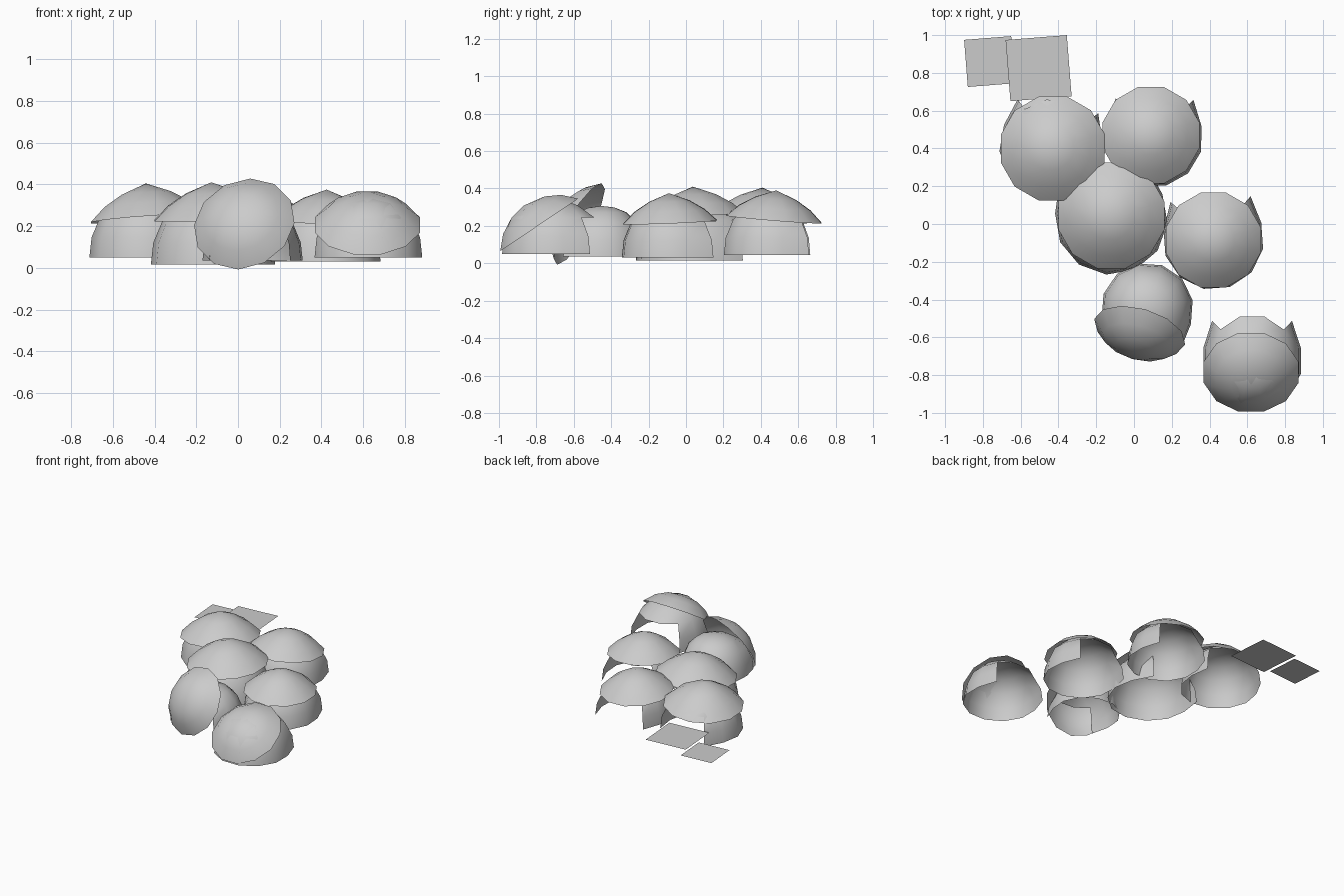
import bpy, bmesh, math
from mathutils import Matrix, Vector

if "Cube" in bpy.data.objects:
    bpy.data.objects.remove(bpy.data.objects["Cube"])

SEG = 12


def finish(bm, name, matrix):
    """Turn a bmesh into a smooth-shaded object."""
    me = bpy.data.meshes.new(name)
    bm.to_mesh(me)
    bm.free()
    ob = bpy.data.objects.new(name, me)
    bpy.context.collection.objects.link(ob)
    ob.matrix_world = matrix
    for p in me.polygons:
        p.use_smooth = True
    return ob


def dome(profile, apex, adjust=None, gap=()):
    """Revolve (radius, height) rings in 12 steps; gap lists open (ring, segment) faces."""
    bm = bmesh.new()
    rings = []
    for k, (r, h) in enumerate(profile):
        ring = []
        for s in range(SEG):
            a = math.radians(15 + 30 * s)
            f = adjust(k, s) if adjust else 1
            ring.append(bm.verts.new((r * f * math.cos(a), r * f * math.sin(a), h)))
        rings.append(ring)
    top = bm.verts.new((0, 0, apex))
    for k in range(len(rings) - 1):
        for s in range(SEG):
            if (k, s) not in gap:
                t = (s + 1) % SEG
                bm.faces.new((rings[k][s], rings[k][t], rings[k + 1][t], rings[k + 1][s]))
    for s in range(SEG):
        bm.faces.new((rings[-1][s], rings[-1][(s + 1) % SEG], top))
    # drop the unused vertices inside the doorway
    bmesh.ops.delete(bm, geom=[v for v in bm.verts if not v.link_faces], context='VERTS')
    return bm


# Domed shell with a doorway in the back, corners flared outwards
def shell(name, x, y, z, r, turn=0):
    def flare(k, s):
        if s in (1, 4):
            return (1.12, 1.12, 1.1, 1, 1)[k]
        if s in (2, 3):
            return (1, 1, 1.14, 1.03, 1)[k]
        return 1
    prof = [(r * a, r * b) for a, b in
            ((1.02, 0), (0.98, 0.36), (0.82, 0.74), (0.56, 0.99), (0.28, 1.10))]
    gap = [(k, s) for k in (0, 1) for s in (1, 2, 3)]
    finish(dome(prof, 1.13 * r, flare, gap), name,
           Matrix.Translation((x, y, z)) @ Matrix.Rotation(math.radians(turn), 4, 'Z'))


# Shallow loose cap; axis is the direction its crown points to
def cap(name, x, y, z, r, h, axis, mid, high):
    prof = [(r * 1.02, 0), (r * 0.76, h * mid), (r * 0.44, h * high)]
    rot = Vector((0, 0, 1)).rotation_difference(Vector(axis).normalized())
    finish(dome(prof, h), name, Matrix.Translation((x, y, z)) @ rot.to_matrix().to_4x4())


# Shells: x, y, base z, radius, turn
for i, p in enumerate([
        (-0.44, 0.41, 0.05, 0.268, -10),
        (0.105, 0.455, 0.045, 0.255, -1),
        (-0.12, 0.03, 0.015, 0.293, 10),
        (0.42, -0.08, 0.03, 0.263, 4),
        (0.07, -0.45, 0.035, 0.24, 176),
        (0.625, -0.725, 0.05, 0.262, 0)]):
    shell(f"shell_{i + 1}", *p)

# Caps: rim centre, radius, height, crown direction, fullness of the curve
for i, p in enumerate([
        (-0.43, 0.40, 0.235, 0.28, 0.17, (-0.07, 0.05, 1), 0.40, 0.72),
        (0.09, 0.47, 0.235, 0.26, 0.155, (0.03, 0.08, 1), 0.40, 0.72),
        (-0.12, 0.045, 0.24, 0.285, 0.17, (-0.05, -0.05, 1), 0.40, 0.72),
        (0.42, -0.085, 0.22, 0.255, 0.155, (0.03, -0.04, 1), 0.40, 0.72),
        (0.03, -0.57, 0.21, 0.245, 0.13, (-0.24, -0.82, 0.48), 0.52, 0.85),
        (0.62, -0.785, 0.205, 0.255, 0.13, (0, -0.56, 0.83), 0.52, 0.85)]):
    cap(f"cap_{i + 1}", *p)

# Two flat square sheets at the back
for name, x, y, z, side in (("small_sheet", -0.765, 0.86, 0.12, 0.25),
                            ("large_sheet", -0.505, 0.825, 0.165, 0.325)):
    bpy.ops.mesh.primitive_plane_add(size=side, location=(x, y, z),
                                     rotation=(0, 0, math.radians(4.5)))
    bpy.context.object.name = name
